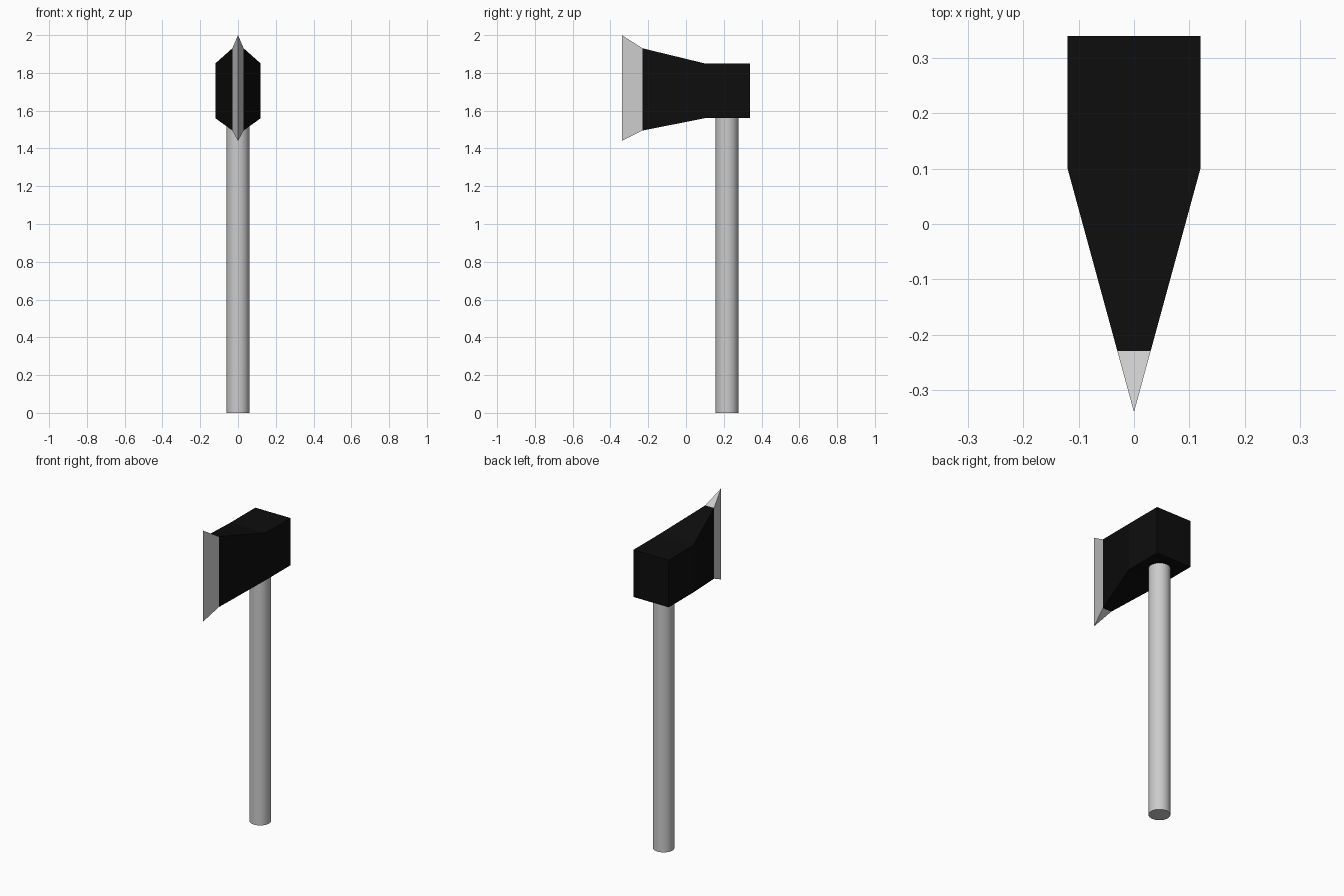
import bpy, bmesh

if "Cube" in bpy.data.objects:
    bpy.data.objects.remove(bpy.data.objects["Cube"])


def loft(name, sections):
    """Rectangular sections along y: (y, half width, bottom z, top z)."""
    bm = bmesh.new()
    rings = []
    for y, w, z0, z1 in sections:
        corners = [(-w, z0), (w, z0), (w, z1), (-w, z1)]
        rings.append([bm.verts.new((x, y, z)) for x, z in corners])
    for a, b in zip(rings, rings[1:]):
        for i in range(4):
            j = (i + 1) % 4
            bm.faces.new((a[i], a[j], b[j], b[i]))
    bm.faces.new(rings[0])
    bm.faces.new(rings[-1])
    # collapse zero-width sections into a sharp edge
    bmesh.ops.remove_doubles(bm, verts=bm.verts, dist=0.0001)
    bmesh.ops.dissolve_degenerate(bm, edges=bm.edges, dist=0.0001)
    bmesh.ops.recalc_face_normals(bm, faces=bm.faces)
    mesh = bpy.data.meshes.new(name)
    bm.to_mesh(mesh)
    bm.free()
    ob = bpy.data.objects.new(name, mesh)
    bpy.context.collection.objects.link(ob)
    return ob


# Black head: square poll flaring towards the blade
head = loft("axe_head", [(0.34, 0.12, 1.56, 1.85),
                         (0.10, 0.12, 1.56, 1.85),
                         (-0.23, 0.03, 1.495, 1.93)])
black = bpy.data.materials.new("black_steel")
black.diffuse_color = (0.004, 0.004, 0.004, 1)
black.use_nodes = True
black.node_tree.nodes["Principled BSDF"].inputs["Base Color"].default_value = black.diffuse_color
head.data.materials.append(black)

# Bare sharpened wedge
bm = bmesh.new()
back = [bm.verts.new((x, -0.23, z))
        for x, z in [(-0.03, 1.495), (0.03, 1.495), (0.03, 1.93), (-0.03, 1.93)]]
heel, toe = [bm.verts.new((0, -0.34, z)) for z in (1.44, 2.0)]
bm.faces.new(back)
bm.faces.new((back[1], back[0], heel))
bm.faces.new((back[3], back[2], toe))
bm.faces.new((back[2], back[1], heel, toe))
bm.faces.new((back[0], back[3], toe, heel))
bmesh.ops.recalc_face_normals(bm, faces=bm.faces)
mesh = bpy.data.meshes.new("blade_edge")
bm.to_mesh(mesh)
bm.free()
bpy.context.collection.objects.link(bpy.data.objects.new("blade_edge", mesh))

# Round handle, seated in the head
bpy.ops.mesh.primitive_cylinder_add(vertices=32, radius=0.06, depth=1.7,
                                    location=(0, 0.217, 0.85))
handle = bpy.context.object
handle.name = "handle"
bpy.ops.object.shade_smooth_by_angle()
